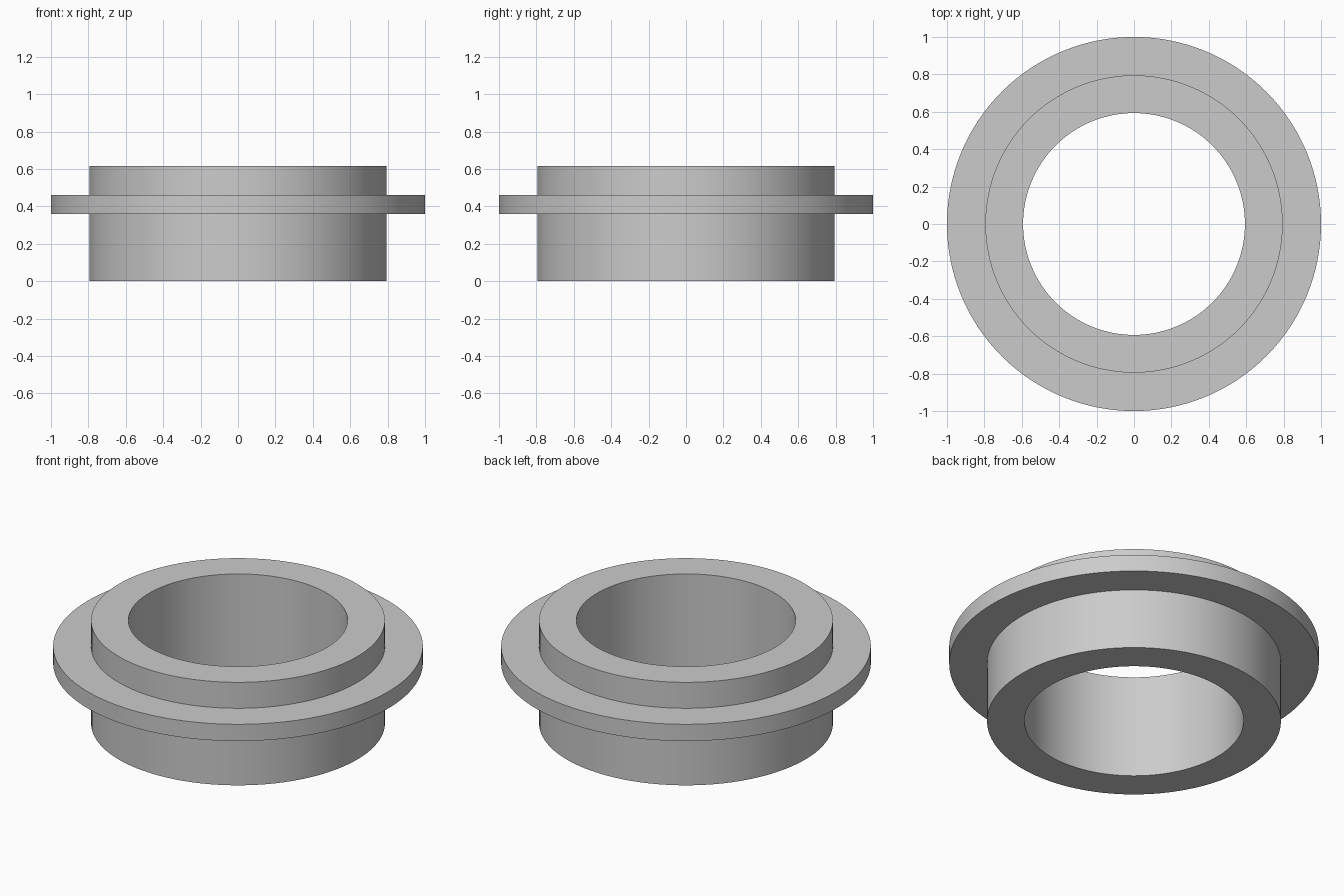
import bpy
import bmesh
import math

cube = bpy.data.objects.get("Cube")
if cube:
    bpy.data.objects.remove(cube, do_unlink=True)

SEGMENTS = 128
BORE, BODY, FLANGE = 0.593, 0.795, 1.0
HEIGHT, FLANGE_BOTTOM, FLANGE_TOP = 0.615, 0.36, 0.46

# Plain grey finish
grey = bpy.data.materials.new("plain grey")
grey.use_nodes = True
colour = (0.6, 0.6, 0.6, 1)
grey.diffuse_color = colour
grey.node_tree.nodes["Principled BSDF"].inputs["Base Color"].default_value = colour


def lathe(name, profile):
    """Revolve a closed (radius, height) profile around the z axis."""
    bm = bmesh.new()
    verts = [bm.verts.new((r, 0, z)) for r, z in profile]
    edges = [bm.edges.new((v, verts[(i + 1) % len(verts)])) for i, v in enumerate(verts)]
    bmesh.ops.spin(bm, geom=verts + edges, cent=(0, 0, 0), axis=(0, 0, 1),
                   angle=math.tau, steps=SEGMENTS, use_merge=True)
    bmesh.ops.remove_doubles(bm, verts=bm.verts, dist=1e-4)
    bmesh.ops.recalc_face_normals(bm, faces=bm.faces)
    mesh = bpy.data.meshes.new(name)
    bm.to_mesh(mesh)
    bm.free()
    mesh.materials.append(grey)
    obj = bpy.data.objects.new(name, mesh)
    bpy.context.collection.objects.link(obj)
    bpy.context.view_layer.objects.active = obj
    obj.select_set(True)
    bpy.ops.object.shade_smooth_by_angle(angle=math.radians(30))
    obj.select_set(False)
    return obj


# Hollow sleeve with its collar in one solid section
lathe("flanged_bushing", [
    (BORE, 0), (BODY, 0), (BODY, FLANGE_BOTTOM), (FLANGE, FLANGE_BOTTOM),
    (FLANGE, FLANGE_TOP), (BODY, FLANGE_TOP), (BODY, HEIGHT), (BORE, HEIGHT),
])
